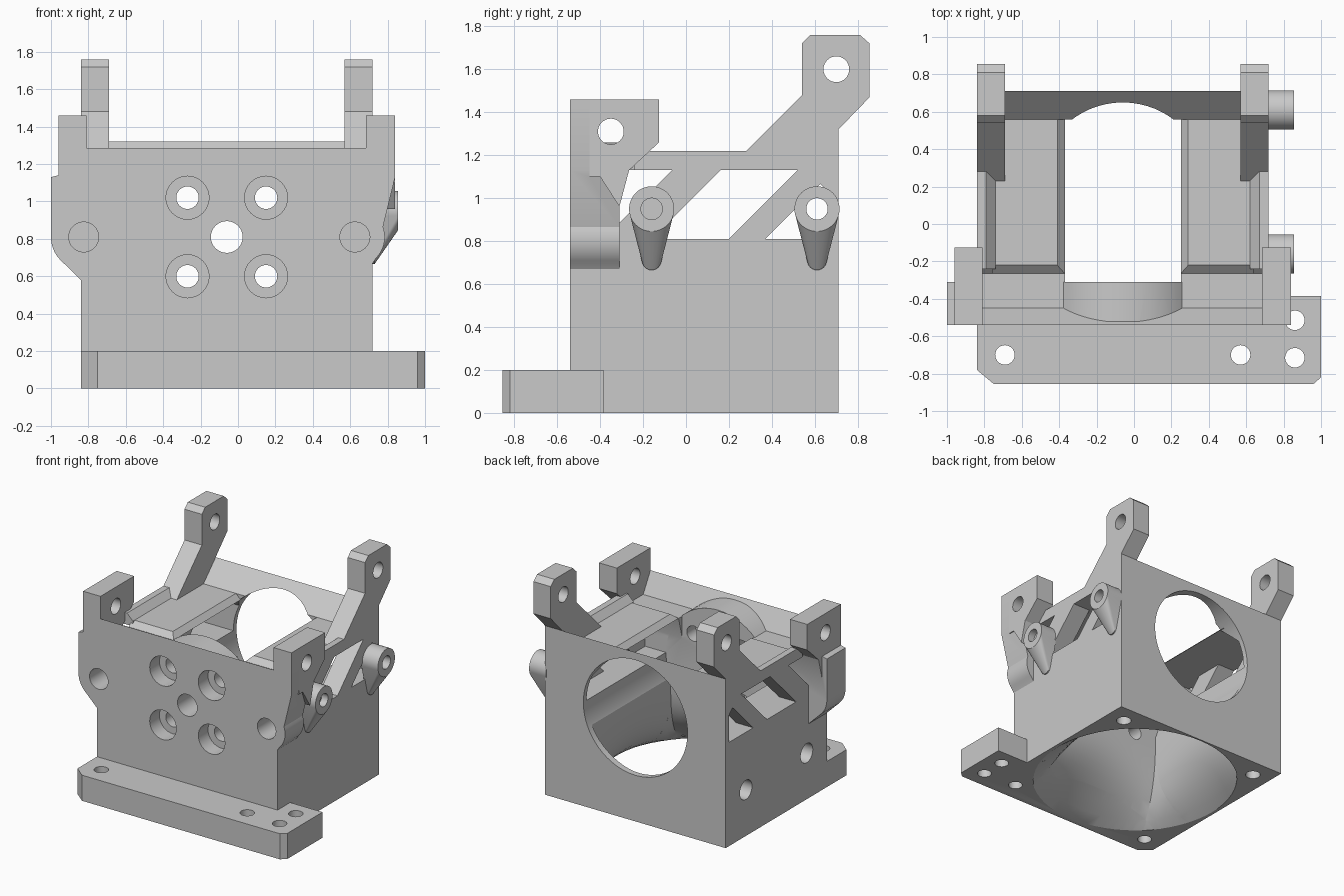
import bpy, bmesh, math
from mathutils import Vector

if "Cube" in bpy.data.objects:
    bpy.data.objects.remove(bpy.data.objects["Cube"], do_unlink=True)

grey = bpy.data.materials.new("plain grey")
grey.use_nodes = True
grey.diffuse_color = (0.585, 0.585, 0.585, 1)
grey.node_tree.nodes["Principled BSDF"].inputs["Base Color"].default_value = (0.585, 0.585, 0.585, 1)

CX, CZ = -0.06, 0.81          # axis of the large bore
BORE = 0.45


def to_object(name, bm):
    bmesh.ops.recalc_face_normals(bm, faces=bm.faces)
    mesh = bpy.data.meshes.new(name)
    bm.to_mesh(mesh)
    bm.free()
    mesh.materials.append(grey)
    obj = bpy.data.objects.new(name, mesh)
    bpy.context.collection.objects.link(obj)
    return obj


def points(axis, outline, depth):
    place = {"x": lambda a, b: (depth, a, b),
             "y": lambda a, b: (a, depth, b),
             "z": lambda a, b: (a, b, depth)}[axis]
    return [Vector(place(a, b)) for a, b in outline]


def prism(name, axis, outline, lo, hi):
    """Extrude a flat outline along an axis."""
    bm = bmesh.new()
    face = bm.faces.new([bm.verts.new(p) for p in points(axis, outline, lo)])
    out = bmesh.ops.extrude_face_region(bm, geom=[face])
    shift = points(axis, [(0, 0)], hi - lo)[0]
    bmesh.ops.translate(bm, vec=shift, verts=[v for v in out["geom"] if isinstance(v, bmesh.types.BMVert)])
    return to_object(name, bm)


def hull(name, pts):
    bm = bmesh.new()
    for p in pts:
        bm.verts.new(p)
    bmesh.ops.convex_hull(bm, input=bm.verts)
    bmesh.ops.dissolve_limit(bm, angle_limit=0.01, verts=bm.verts, edges=bm.edges)
    return to_object(name, bm)


def rect(a0, b0, a1, b1):
    return [(a0, b0), (a1, b0), (a1, b1), (a0, b1)]


def arc(a, b, r, start=0, end=360, n=48):
    count = n if end - start == 360 else n + 1
    angles = [math.radians(start + (end - start) * i / n) for i in range(count)]
    return [(a + r * math.cos(t), b + r * math.sin(t)) for t in angles]


def combine(obj, others, operation="DIFFERENCE"):
    bpy.context.view_layer.objects.active = obj
    for other in others:
        mod = obj.modifiers.new("combine", "BOOLEAN")
        mod.operation, mod.solver, mod.object = operation, "EXACT", other
        bpy.ops.object.modifier_apply(modifier=mod.name)
        bpy.data.objects.remove(other, do_unlink=True)


def hole(axis, a, b, r, lo, hi):
    return prism("hole", axis, arc(a, b, r, n=32), lo, hi)


def duct():
    """Flared duct from a round inlet to a rectangle inside the bore."""
    bm = bmesh.new()
    rings, steps = [], 12
    for i in range(steps + 1):
        t = i / steps
        blend = 1 - (1 - t) ** 3
        ring = []
        for c, s in arc(0, 0, 1, n=64):
            m = max(abs(c), abs(s))
            start = Vector((CX + 0.77 * c, -0.07 + 0.77 * s))
            end = Vector((CX + 0.41 * c / m, 0.175 + 0.485 * s / m))
            ring.append(bm.verts.new((*start.lerp(end, blend), 0.66 * t - 0.01)))
        rings.append(ring)
    for low, high in zip(rings, rings[1:]):
        for k in range(len(low)):
            bm.faces.new((low[k - 1], low[k], high[k], high[k - 1]))
    bm.faces.new(rings[0])
    bm.faces.new(rings[-1])
    return to_object("duct", bm)


def bore():
    return prism("bore", "y", arc(CX, CZ, BORE, n=64), -0.31, 0.8)


def side_holes():
    return [hole("x", y, 0.36, 0.075, -0.9, -0.65) for y in (0.46, -0.29)]


# Lower housing with flared duct and blind screw holes
housing = prism("housing", "z", rect(-0.84, -0.31, 0.72, 0.71), 0, CZ)
combine(housing, [duct(), bore()] + side_holes()
        + [hole("z", x, 0.56, 0.055, -0.1, 0.3) for x in (-0.69, 0.57)])

# Back wall with sloped top
back = prism("back_wall", "x", [(0.71, 0.78), (0.71, 1.32), (0.56, 1.17), (0.56, 1.13),
                                (0.67, 1.02), (0.67, 0.78)], -0.84, 0.72)
combine(back, [bore()])

# Front plate with rounded ears
outline = ([(-0.84, 0), (0.72, 0), (0.72, 0.67)]
           + arc(0.625, CZ, 0.16, -45, 20, 10)
           + [(0.84, 1.13), (0.84, 1.46), (0.685, 1.46), (0.685, 1.285), (-0.81, 1.285),
              (-0.81, 1.46), (-0.96, 1.46), (-0.96, 1.14), (-1, 1.13)]
           + arc(-0.825, CZ, 0.175, 180, 225, 10) + [(-0.84, 0.58)])
front = prism("front_plate", "y", outline, -0.54, -0.31)
combine(front, [prism("ledge", "x", [(-0.54, 1.285), (-0.45, 1.13), (-0.2, 1.13),
                                     (-0.2, 1.6), (-0.54, 1.6)], -0.81, 0.685)])
lug = [(-0.45, 1.1), (-0.45, 1.46), (-0.125, 1.46), (-0.125, 1.26), (-0.265, 1.13),
       (-0.31, 0.96), (-0.4, 1.1)]
lip = [(-0.4, 1.13), (-0.265, 1.13), (-0.31, 0.96), (-0.4, 0.96)]
combine(front, [prism("boss", "y", arc(CX, CZ, BORE, n=64), -0.52, -0.31)]
        + [prism("lug", "x", lug, lo, hi) for lo, hi in ((-0.96, -0.81), (0.685, 0.84))]
        + [prism("lip", "x", lip, lo, hi) for lo, hi in ((-0.83, -0.37), (0.25, 0.7))], "UNION")
cuts = [duct(), hole("y", CX, CZ, 0.085, -0.7, 0)] + side_holes()
for dx in (-0.21, 0.21):
    for dz in (-0.21, 0.21):
        cuts += [hole("y", CX + dx, CZ + dz, 0.06, -0.7, 0),
                 hole("y", CX + dx, CZ + dz, 0.115, -0.7, -0.42)]
cuts += [hole("y", x, CZ, 0.08, -0.7, -0.36) for x in (-0.825, 0.625)]
cuts += [hole("x", -0.35, 1.31, 0.06, lo, lo + 0.6) for lo in (-1.2, 0.5)]
combine(front, cuts)

# Mounting flange along the front foot
flange = prism("mounting_flange", "z", [
    (-0.84, -0.54), (-0.84, -0.78), (-0.75, -0.855), (0.96, -0.855), (1, -0.82),
    (1, -0.385), (0.72, -0.385), (0.72, -0.54)], 0, 0.2)
combine(flange, [duct()] + [hole("z", x, y, 0.052, -0.1, 0.3) for x, y in
                           ((-0.69, -0.7), (0.57, -0.7), (0.86, -0.515), (0.86, -0.715))])

# Side braces, rear arms, rails and recessed top plates, one set per side
arm_outline = [(0.23, 1.17), (0.23, 1.13), (0.71, 1.13), (0.71, 1.32), (0.855, 1.47),
               (0.855, 1.72), (0.81, 1.76), (0.58, 1.76), (0.54, 1.72), (0.54, 1.48)]
front_brace = [(0.16, 1.13), (-0.065, 1.13), (-0.31, 0.885), (-0.31, CZ), (-0.16, CZ)]
rear_brace = [(0.69, 1.13), (0.52, 1.13), (0.2, CZ), (0.37, CZ)]
for side, s in (("left", 1), ("right", -1)):
    lo, hi = sorted((CX + s * 0.63, CX + s * 0.78))
    arm = prism(side + "_rear_arm", "x", arm_outline, lo, hi)
    combine(arm, [hole("x", 0.7, 1.6, 0.06, -1.2, 1.2)])
    prism(side + "_front_brace", "x", front_brace, lo, hi)
    prism(side + "_rear_brace", "x", rear_brace, lo, hi)
    rail = [(0.78, 1.13), (0.78, 1.22), (0.73, 1.22), (0.68, 1.17), (0.68, 1.13)]
    prism(side + "_rail", "y", [(CX + s * a, z) for a, z in rail], -0.24, 0.6)
    inner, outer = CX + s * 0.31, CX + s * 0.7
    hull(side + "_top_plate",
         points("z", rect(inner, -0.265, outer, 0.6), 1.13)
         + points("z", rect(inner + s * 0.04, -0.22, outer, 0.6), 1.17))

# Pivot pegs with tapered supports on one side
for name, y, start in (("front", -0.16, 0.8), ("rear", 0.61, 0.5)):
    disc = arc(y, 0.95, 0.105)
    peg = hull(name + "_pivot_peg", points("x", disc, 0.71) + points("x", disc, 0.855)
               + points("x", arc(y, 0.71, 0.045, n=24), 0.71)
               + points("x", arc(y, 0.71, 0.045, n=24), 0.73))
    combine(peg, [hole("x", y, 0.95, 0.05, start, 0.9)])

# Smooth the round surfaces and keep the edges crisp
bpy.ops.object.select_all(action="DESELECT")
for obj in bpy.context.collection.objects:
    if obj.type == "MESH" and grey.name in obj.data.materials:
        obj.select_set(True)
        bpy.context.view_layer.objects.active = obj
bpy.ops.object.shade_smooth_by_angle(angle=math.radians(25))
